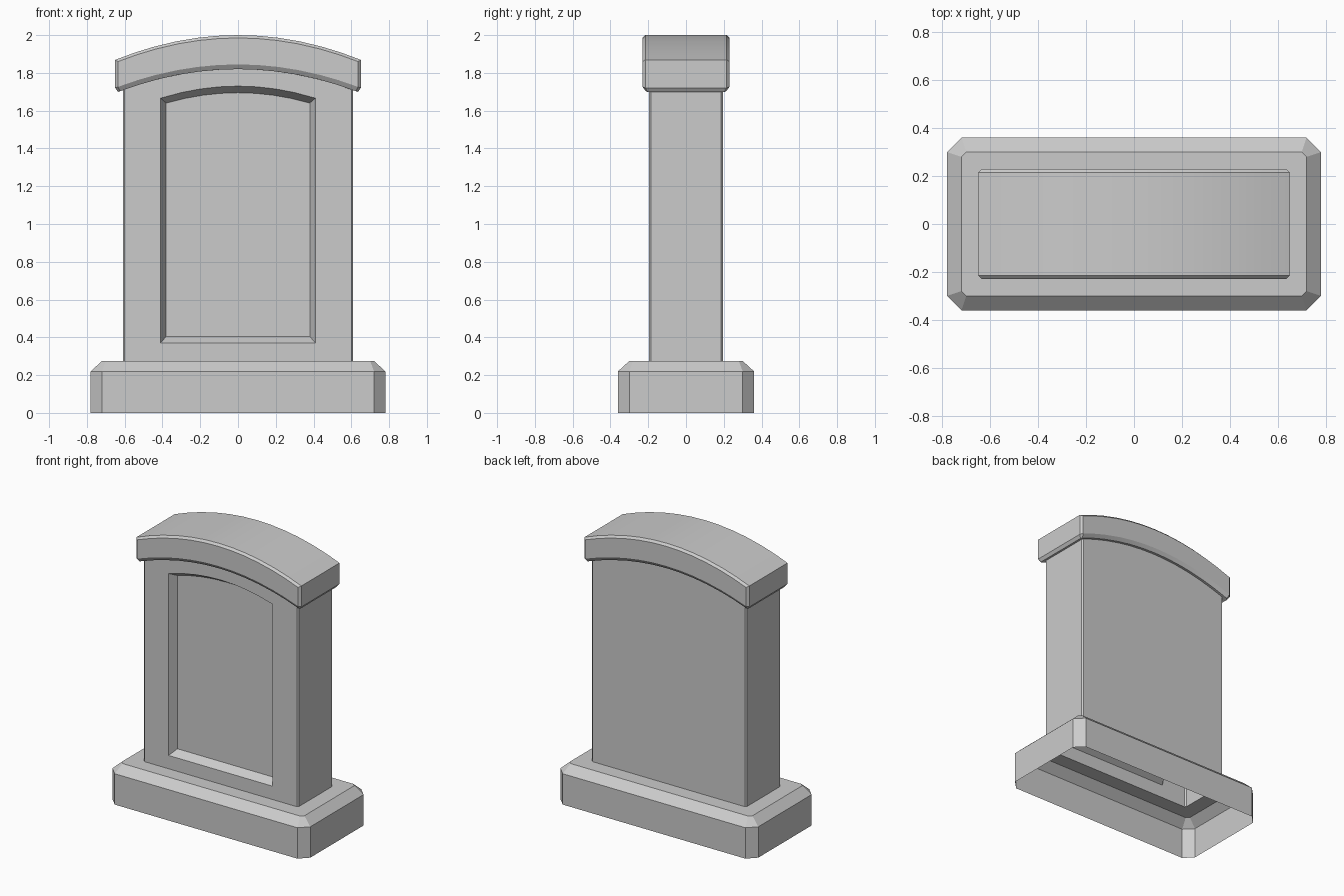
import bpy, bmesh

if "Cube" in bpy.data.objects:
    bpy.data.objects.remove(bpy.data.objects["Cube"])

# column positions across the front, as fractions of the half width
HALF = [0, 0.1, 0.2, 0.3, 0.41, 0.505, 0.6]
COLS = [-x / 0.6 for x in HALF[:0:-1]] + [x / 0.6 for x in HALF]


def arch(crown, k):
    return lambda x: crown - k * x * x


def flat(z):
    return lambda x: z


def ring(bm, w, d, c, z, cols=COLS):
    """Chamfered rectangle, half sizes w and d, corner cut c, height z(x)."""
    front = [(t * (w - c), -d) for t in cols]
    back = [(x, d) for x, _ in reversed(front)]
    pts = front + [(w, c - d), (w, d - c)] + back + [(-w, d - c), (-w, c - d)]
    return [bm.verts.new((x, y, z(x))) for x, y in pts]


def loft(bm, rings, skip=()):
    for r, (a, b) in enumerate(zip(rings, rings[1:])):
        for i in range(len(a)):
            j = (i + 1) % len(a)
            if (r, i) not in skip:
                bm.faces.new((a[i], a[j], b[j], b[i]))


def finish(bm, name):
    bmesh.ops.remove_doubles(bm, verts=bm.verts, dist=0.0005)
    me = bpy.data.meshes.new(name)
    bm.to_mesh(me)
    bm.free()
    ob = bpy.data.objects.new(name, me)
    bpy.context.collection.objects.link(ob)
    bpy.ops.object.select_all(action='DESELECT')
    ob.select_set(True)
    bpy.context.view_layer.objects.active = ob
    bpy.ops.object.shade_smooth_by_angle(angle=0.4)


N = len(COLS) - 1
BODY = (0.61, 0.195, 0.01)
under = arch(1.82, 0.30)

# plinth: hollow, open underneath, with a hole where the body rises
bm = bmesh.new()
ends = [-1, 1]
loft(bm, [ring(bm, 0.78, 0.36, 0.06, flat(0), ends),
          ring(bm, 0.78, 0.36, 0.06, flat(0.22), ends),
          ring(bm, 0.72, 0.30, 0.02, flat(0.275), ends),
          ring(bm, *BODY, flat(0.275), ends)])
finish(bm, "plinth")

# body: hollow shaft with a sunken arched panel in the front
bm = bmesh.new()
rings = [ring(bm, *BODY, z) for z in
         (flat(0.275), flat(0.37), arch(1.73, 0.38), under)]
loft(bm, rings, skip={(1, i) for i in range(2, N - 2)})
outer_low, outer_high = rings[1][2:N - 1], rings[2][2:N - 1]
inner_low, inner_high = [], []
for v in outer_low:
    x = v.co.x * 0.38 / 0.41
    inner_low.append(bm.verts.new((x, -0.14, 0.405)))
    inner_high.append(bm.verts.new((x, -0.14, 1.695 - 0.38 * x * x)))
loft(bm, [outer_low + outer_high[::-1], inner_low + inner_high[::-1]])
for i in range(len(inner_low) - 1):
    bm.faces.new((inner_low[i], inner_low[i + 1],
                  inner_high[i + 1], inner_high[i]))
finish(bm, "body")

# cap: arched slab with chamfered front and back edges
bm = bmesh.new()
top = arch(2.0, 0.31)
rings = [ring(bm, *BODY, under),
         ring(bm, 0.635, 0.213, 0.01, under),
         ring(bm, 0.65, 0.23, 0.015, arch(1.845, 0.295)),
         ring(bm, 0.65, 0.23, 0.015, lambda x: top(x) - 0.015),
         ring(bm, 0.65, 0.215, 0, top)]
loft(bm, rings)
r = rings[-1]
for i in range(N):
    j = 2 * N + 3 - i
    bm.faces.new((r[i], r[i + 1], r[j - 1], r[j]))
finish(bm, "cap")
